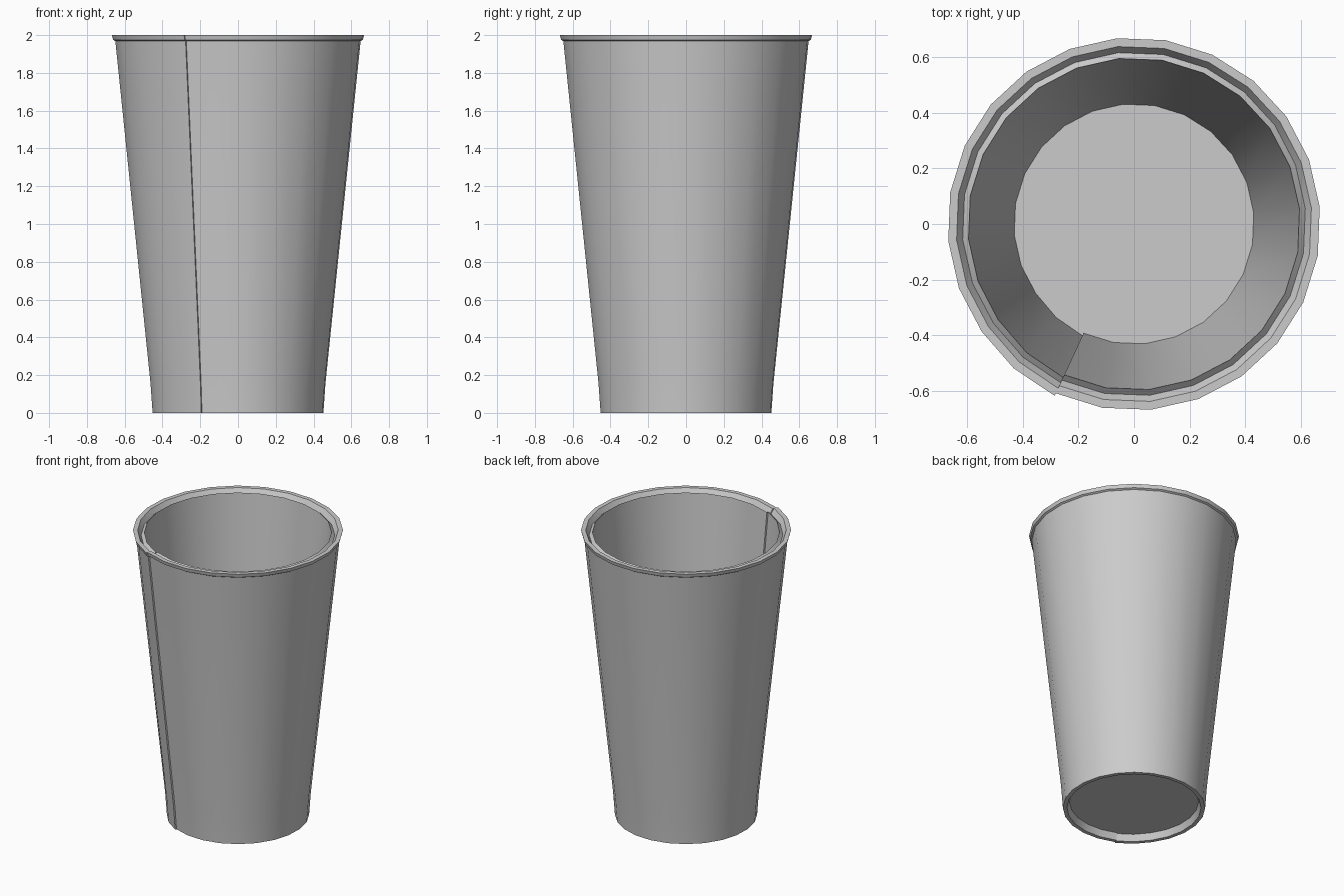
import bpy, bmesh, math

if "Cube" in bpy.data.objects:
    bpy.data.objects.remove(bpy.data.objects["Cube"])

SIDES = 24
SEAM = math.radians(-114.8)   # angle of the glued paper seam
STEP = 0.010                  # height of the overlap at the seam

paper = bpy.data.materials.new("grey paper")
paper.diffuse_color = (0.6, 0.6, 0.6, 1)
paper.use_nodes = True
paper.node_tree.nodes["Principled BSDF"].inputs["Base Color"].default_value = paper.diffuse_color

# Cross-section: floor, inner wall, grooved lip, outer wall, recessed base
profile = [
    (0.432, 0.155), (0.597, 1.985), (0.618, 1.965), (0.640, 2.0),
    (0.670, 2.0), (0.664, 1.975), (0.652, 1.968),
    (0.465, 0.155), (0.454, 0.0), (0.428, 0.0), (0.412, 0.045),
]

bm = bmesh.new()
columns = []
for i in range(SIDES + 1):
    a = SEAM + 2 * math.pi * i / SIDES
    # the sheet winds slightly outwards, leaving a step where it overlaps
    grow = STEP * max(0, i - SIDES + 2) / 2
    columns.append([bm.verts.new(((r + grow) * math.cos(a), (r + grow) * math.sin(a), z))
                    for r, z in profile])

# Skin of the wall
for c, d in zip(columns, columns[1:]):
    for k in range(len(profile) - 1):
        bm.faces.new((c[k], c[k + 1], d[k + 1], d[k]))

# Floor top, base underside and the step closing the seam
bm.faces.new([c[0] for c in columns])
bm.faces.new([c[-1] for c in reversed(columns)])
for k in range(len(profile) - 1):
    bm.faces.new((columns[0][k], columns[-1][k], columns[-1][k + 1], columns[0][k + 1]))
bm.normal_update()
bmesh.ops.recalc_face_normals(bm, faces=bm.faces)

mesh = bpy.data.meshes.new("paper_cup")
bm.to_mesh(mesh)
bm.free()
mesh.materials.append(paper)
cup = bpy.data.objects.new("paper_cup", mesh)
bpy.context.collection.objects.link(cup)
bpy.context.view_layer.objects.active = cup
cup.select_set(True)
bpy.ops.object.shade_smooth_by_angle(angle=math.radians(30))
